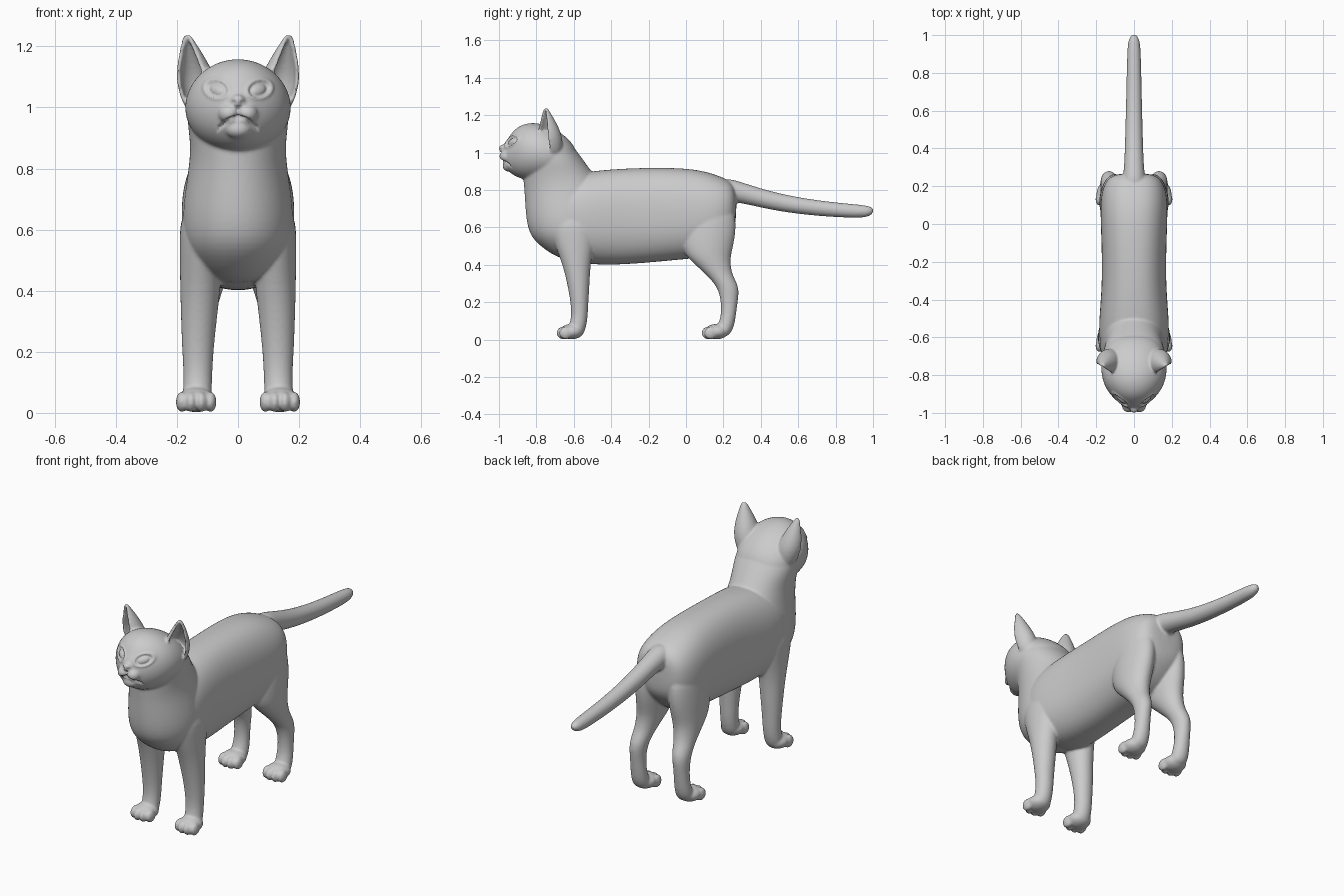
import bpy, bmesh, math
from mathutils import Vector, Matrix

if "Cube" in bpy.data.objects:
    bpy.data.objects.remove(bpy.data.objects["Cube"])

parts = []


def add(name, bm, subsurf=0, thick=0):
    me = bpy.data.meshes.new(name)
    bmesh.ops.recalc_face_normals(bm, faces=bm.faces)
    bm.to_mesh(me)
    bm.free()
    ob = bpy.data.objects.new(name, me)
    bpy.context.collection.objects.link(ob)
    if thick:
        m = ob.modifiers.new("thick", 'SOLIDIFY')
        m.thickness, m.offset = thick, 0
    if subsurf:
        ob.modifiers.new("round", 'SUBSURF').levels = subsurf
    parts.append(ob)


def loft(name, rings, power=2.0, n=24):
    """Skin closed rings given as (centre, half axis a, half axis b)."""
    bm = bmesh.new()
    loops = []
    for c, a, b in rings:
        vs = []
        for i in range(n):
            t = 2 * math.pi * i / n
            u, v = math.cos(t), math.sin(t)
            u = math.copysign(abs(u) ** (2 / power), u)
            v = math.copysign(abs(v) ** (2 / power), v)
            vs.append(bm.verts.new(Vector(c) + Vector(a) * u + Vector(b) * v))
        loops.append(vs)
    for p, q in zip(loops, loops[1:]):
        for i in range(n):
            bm.faces.new((p[i], p[(i + 1) % n], q[(i + 1) % n], q[i]))
    bm.faces.new(loops[0])
    bm.faces.new(loops[-1])
    add(name, bm, 2)


def loft_y(name, rows, power=2.0):
    # rows: y, z low, z high, half width
    loft(name, [((0, y, (a + b) / 2), (w, 0, 0), (0, 0, (b - a) / 2)) for y, a, b, w in rows], power)


def loft_z(name, rows, side=1, power=2.0):
    # rows: z, y front, y back, x inner, x outer
    loft(name, [((side * (c + d) / 2, (a + b) / 2, z), ((d - c) / 2, 0, 0), (0, (b - a) / 2, 0))
                for z, a, b, c, d in rows], power)


def ball(name, centre, radii):
    bm = bmesh.new()
    bmesh.ops.create_uvsphere(bm, u_segments=24, v_segments=16, radius=1,
                              matrix=Matrix.Translation(centre) @ Matrix.Diagonal((*radii, 1)))
    add(name, bm)


# Trunk, chest with neck, head
loft_y("trunk", [(-.74, .56, .8, .12), (-.71, .51, .83, .155), (-.62, .42, .88, .188), (-.5, .397, .905, .186),
                 (-.3, .4, .92, .168), (-.05, .425, .922, .175), (.08, .435, .908, .18),
                 (.17, .48, .88, .174), (.24, .56, .85, .145), (.27, .62, .80, .09)], 2.4)
loft_z("chest_and_neck", [(.42, -.66, -.5, -.08, .08), (.5, -.785, -.45, -.145, .145),
                          (.57, -.845, -.4, -.183, .183), (.68, -.86, -.4, -.183, .183),
                          (.8, -.865, -.42, -.162, .162), (.88, -.875, -.49, -.156, .156),
                          (.95, -.87, -.54, -.168, .168), (1.02, -.86, -.59, -.165, .165),
                          (1.08, -.85, -.65, -.13, .13)])
loft_y("head", [(-.58, .92, 1.01, .07), (-.63, .88, 1.08, .14), (-.71, .85, 1.135, .174),
                (-.8, .845, 1.165, .177), (-.87, .855, 1.155, .152), (-.92, .875, 1.125, .112),
                (-.955, .905, 1.07, .07), (-.98, .94, 1.045, .035)])

# Muzzle
ball("nose", (0, -.982, 1.022), (.022, .019, .02))
ball("chin", (0, -.945, .93), (.044, .036, .032))

# Tail
tail = [(.18, .80, .07), (.26, .795, .056), (.36, .768, .05), (.5, .732, .046), (.7, .702, .041),
        (.9, .687, .037), (.965, .685, .032), (.992, .686, .021), (1.002, .686, .009)]
loft("tail", [((0, y, z), (r, 0, 0), (.25 * r if y < .6 else 0, 0, 0) and (0, .2 * r, r) or (0, 0, r))
              for y, z, r in tail])

FRONT = [(.68, -.74, -.46, .05, .19), (.55, -.72, -.48, .05, .192), (.42, -.665, -.51, .055, .19),
         (.3, -.635, -.515, .07, .187), (.2, -.617, -.522, .08, .183), (.12, -.612, -.525, .085, .178),
         (.06, -.63, -.535, .085, .182), (.012, -.64, -.555, .09, .178)]
HIND = [(.74, .02, .25, .03, .16), (.62, -.03, .272, .02, .178), (.52, -.03, .258, .025, .184),
        (.45, -.005, .24, .035, .184), (.4, .05, .238, .05, .18), (.34, .115, .25, .07, .176),
        (.28, .17, .287, .085, .178), (.2, .188, .276, .096, .174), (.12, .188, .266, .092, .176),
        (.06, .16, .255, .088, .182), (.012, .14, .225, .09, .178)]

for s in (1, -1):
    # Legs and paws
    for kind, rows, tip in (("front", FRONT, -.692), ("hind", HIND, .083)):
        loft_z(kind + "_leg", rows, s)
        ball(kind + "_paw", (s * .137, tip + .08, .043), (.062, .064, .041))
        for dx, back in ((-.047, .014), (-.017, 0), (.017, 0), (.047, .014)):
            ball(kind + "_toe", (s * (.137 + dx), tip + .034 + back, .036), (.0195, .034, .034))
    # Whisker pads
    ball("whisker_pad", (s * .028, -.958, .98), (.037, .04, .033))
    # Ears: open curled shells
    bm = bmesh.new()
    grid = []
    for t, r in ((0, .05), (.25, .061), (.45, .057), (.65, .041), (.82, .024), (.94, .011), (1, .004)):
        c = Vector((.117, -.722, .995)).lerp(Vector((.168, -.752, 1.238)), t)
        row = []
        for i in range(17):
            a = math.radians(-60 + 55 + 250 * i / 16)
            row.append(bm.verts.new((s * (c.x + r * math.cos(a)), c.y + 1.08 * r * math.sin(a), c.z)))
        grid.append(row)
    for p, q in zip(grid, grid[1:]):
        for i in range(16):
            bm.faces.new((p[i], p[i + 1], q[i + 1], q[i]))
    add("ear", bm, 1, .014)

# Fuse all parts into one smooth skin
dg = bpy.context.evaluated_depsgraph_get()
dg.update()
bm = bmesh.new()
for ob in parts:
    me = bpy.data.meshes.new_from_object(ob.evaluated_get(dg))
    bm.from_mesh(me)
for ob in parts:
    bpy.data.objects.remove(ob)
parts = []
add("cat_body", bm)
cat = parts[0]
rm = cat.modifiers.new("fuse", 'REMESH')
rm.mode, rm.voxel_size = 'VOXEL', .0065
sm = cat.modifiers.new("soften", 'SMOOTH')
sm.factor, sm.iterations = .5, 6
dg = bpy.context.evaluated_depsgraph_get()
me = bpy.data.meshes.new_from_object(cat.evaluated_get(dg))
cat.modifiers.clear()
cat.data = me

# Sculpt eyes and mouth into the face
bell = lambda d, w: math.exp(-(d / w) ** 2)
normals = [v.normal.copy() for v in me.vertices]
for v, nrm in zip(me.vertices, normals):
    x, y, z = abs(v.co.x), v.co.y, v.co.z
    if y > -.84 or z < .88:
        continue
    d = math.hypot((x - .07) / .033, (z - 1.06 - .12 * (x - .07)) / .025)
    push = .005 * bell(d - 1.2, .22) - .007 * bell(d - .85, .2) + .003 * bell(d, .5)
    if x < .068 and y < -.88:
        push -= .011 * bell(z - (.966 - 9 * x * x if x < .04 else .9516 - .8 * (x - .04)), .007)
    if .966 < z < 1.005 and y < -.95:
        push -= .005 * bell(x, .005)
    push -= .006 * bell(math.hypot(x - .014, z - 1.017), .006) if y < -.96 else 0
    v.co += nrm * push
for p in me.polygons:
    p.use_smooth = True
